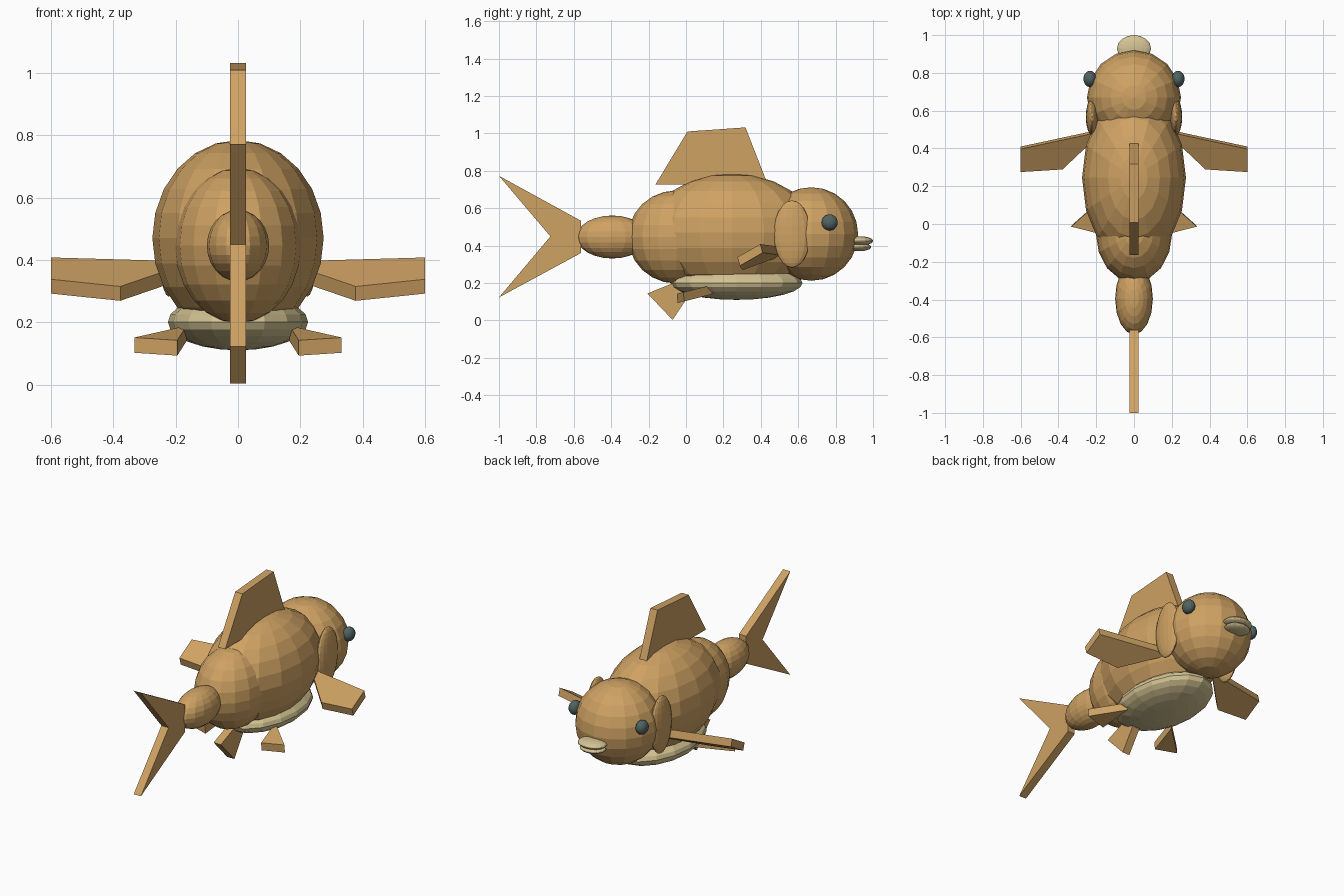
import bpy, bmesh
from mathutils import Matrix, Vector

if "Cube" in bpy.data.objects:
    bpy.data.objects.remove(bpy.data.objects["Cube"])


def material(name, color):
    m = bpy.data.materials.new(name)
    m.diffuse_color = (*color, 1)
    m.use_nodes = True
    m.node_tree.nodes["Principled BSDF"].inputs["Base Color"].default_value = m.diffuse_color
    return m


TAN = material("tan", (0.62, 0.36, 0.125))
CREAM = material("cream", (0.66, 0.55, 0.29))
SLATE = material("slate", (0.08, 0.127, 0.122))


def finish(bm, name, mat):
    bmesh.ops.recalc_face_normals(bm, faces=bm.faces)
    me = bpy.data.meshes.new(name)
    bm.to_mesh(me)
    bm.free()
    me.materials.append(mat)
    ob = bpy.data.objects.new(name, me)
    bpy.context.collection.objects.link(ob)
    return ob


def ellipsoid(name, center, radii, mat=TAN):
    bm = bmesh.new()
    m = Matrix.Translation(center) @ Matrix.Diagonal((*radii, 1))
    bmesh.ops.create_uvsphere(bm, u_segments=16, v_segments=12, radius=1, matrix=m)
    return finish(bm, name, mat)


def slab(name, points, offset, mat=TAN):
    """Flat outline pushed along an offset to make a solid plate."""
    bm = bmesh.new()
    a = [bm.verts.new(p) for p in points]
    b = [bm.verts.new(Vector(p) + Vector(offset)) for p in points]
    bm.faces.new(a)
    bm.faces.new(b[::-1])
    n = len(points)
    for i in range(n):
        j = (i + 1) % n
        bm.faces.new((a[i], b[i], b[j], a[j]))
    return finish(bm, name, mat)


def center_fin(name, outline):
    return slab(name, [(-0.025, y, z) for y, z in outline], (0.05, 0, 0))


# Body masses
ellipsoid("body", (0, 0.245, 0.47), (0.275, 0.45, 0.315))
ellipsoid("hind_body", (0, -0.05, 0.446), (0.202, 0.26, 0.249))
ellipsoid("tail_stalk", (0, -0.395, 0.446), (0.1, 0.19, 0.115))
ellipsoid("head", (0, 0.67, 0.462), (0.249, 0.25, 0.25))
ellipsoid("belly", (0, 0.27, 0.201), (0.225, 0.353, 0.091), CREAM)

# Lips
ellipsoid("upper_lip", (0, 0.93, 0.425), (0.09, 0.07, 0.025), CREAM)
ellipsoid("lower_lip", (0, 0.925, 0.392), (0.08, 0.065, 0.022), CREAM)

# Fins on the centre line
center_fin("back_fin", [(-0.163, 0.727), (0.008, 1.01), (0.318, 1.032), (0.437, 0.727)])
center_fin("tail_fin", [(-1, 0.773), (-0.562, 0.533), (-0.562, 0.36),
                        (-1, 0.123), (-0.725, 0.449)])
center_fin("rear_belly_fin", [(-0.206, 0.144), (-0.072, 0.003), (0.02, 0.14), (-0.03, 0.215)])

# Paired parts
for side, s in (("left", -1), ("right", 1)):
    ellipsoid(side + "_gill_cover", (s * 0.222, 0.567, 0.462), (0.033, 0.098, 0.18))
    ellipsoid(side + "_eye", (s * 0.233, 0.768, 0.524), (0.035, 0.043, 0.043), SLATE)
    slab(side + "_side_fin",
         [(s * x, y, z) for x, y, z in
          [(0.18, 0.5, 0.35), (0.6, 0.41, 0.362), (0.6, 0.288, 0.292),
           (0.378, 0.302, 0.269), (0.2, 0.47, 0.33)]],
         (0, -0.013, 0.046))
    slab(side + "_belly_fin",
         [(s * x, y, z) for x, y, z in
          [(0.165, 0.14, 0.14), (0.333, -0.01, 0.102), (0.195, -0.045, 0.093)]],
         (0, -0.004, 0.049))
